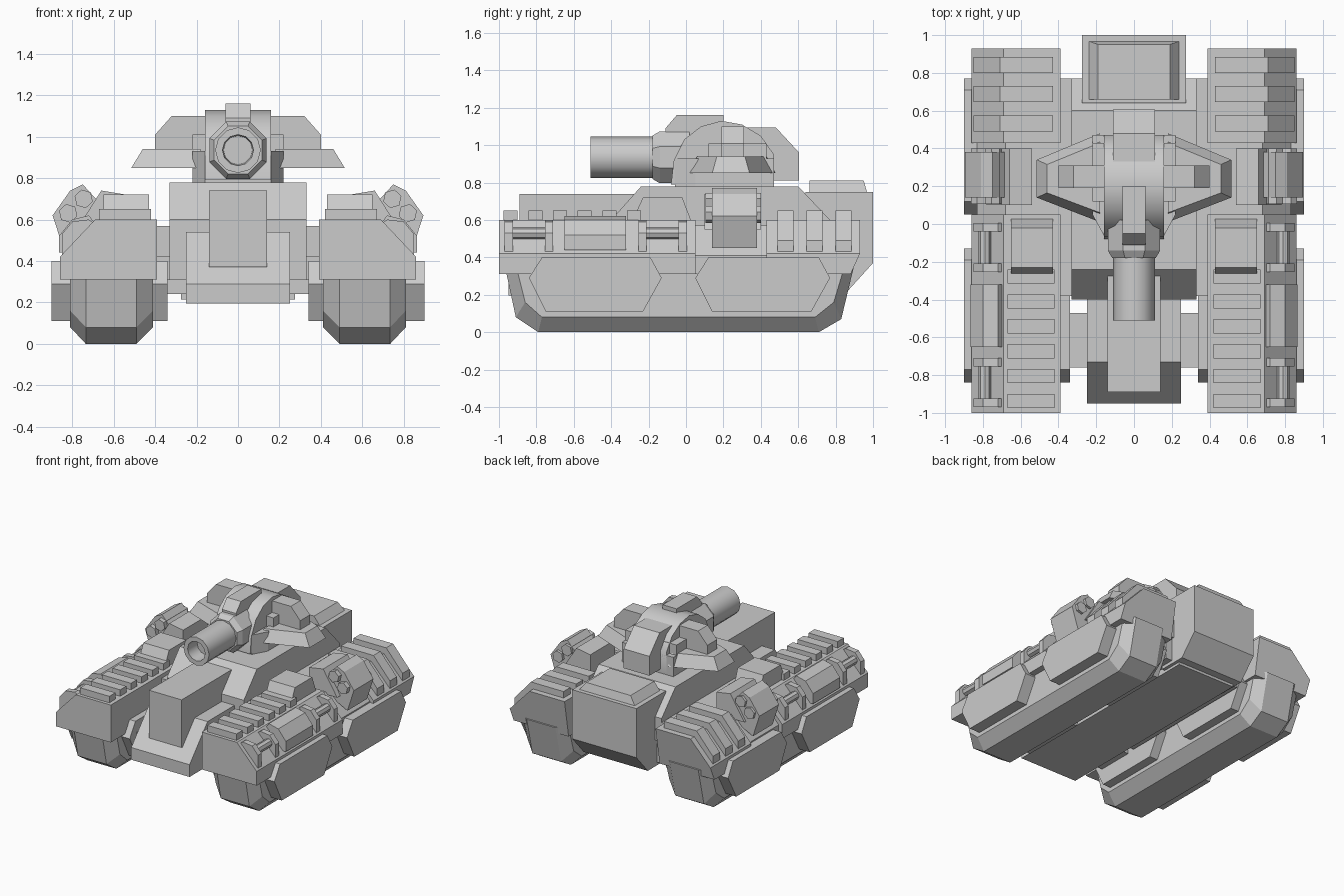
import bpy, bmesh, math

if "Cube" in bpy.data.objects:
    bpy.data.objects.remove(bpy.data.objects["Cube"])


def loft(name, rings, mirror=False, smooth=False):
    """Skin equal-length rings of points, cap both ends, optionally mirror across x = 0."""
    bm = bmesh.new()
    vs = [[bm.verts.new(p) for p in r] for r in rings]
    n = len(rings[0])
    for a, b in zip(vs, vs[1:]):
        for i in range(n):
            j = (i + 1) % n
            bm.faces.new((a[i], a[j], b[j], b[i]))
    bm.faces.new(vs[0])
    bm.faces.new(vs[-1])
    bmesh.ops.recalc_face_normals(bm, faces=bm.faces)
    me = bpy.data.meshes.new(name)
    bm.to_mesh(me)
    bm.free()
    ob = bpy.data.objects.new(name, me)
    bpy.context.collection.objects.link(ob)
    if mirror:
        ob.modifiers.new("mirror", 'MIRROR')
    if smooth:
        bpy.context.view_layer.objects.active = ob
        ob.select_set(True)
        bpy.ops.object.shade_smooth_by_angle(angle=math.radians(40))
        ob.select_set(False)
    return ob


def side_prism(name, yz, x0, x1, **k):
    return loft(name, [[(x, y, z) for y, z in yz] for x in (x0, x1)], **k)


def front_prism(name, xz, y0, y1, **k):
    return loft(name, [[(x, y, z) for x, z in xz] for y in (y0, y1)], **k)


def box(name, x0, x1, y0, y1, z0, z1, **k):
    return side_prism(name, [(y0, z0), (y1, z0), (y1, z1), (y0, z1)], x0, x1, **k)


def turned(name, profile, sides, cx, cz, phase=0.0, **k):
    """Stack of (radius, y) rings around an axis parallel to y."""
    return loft(name, [[(cx + r * math.cos(phase + math.tau * i / sides), y,
                         cz + r * math.sin(phase + math.tau * i / sides))
                        for i in range(sides)] for r, y in profile], **k)


# Tracks: wide tread with narrower chamfered flanks
full = [(-.97, .36), (-.91, .08), (-.79, 0), (.71, 0), (.83, .07), (.90, .36)]
inset = [(-.91, .36), (-.86, .16), (-.77, .08), (.69, .08), (.79, .16), (.85, .36)]
loft("track", [[(x, y, z) for y, z in p] for x, p in
               ((.41, inset), (.49, full), (.735, full), (.81, inset))], mirror=True)

# Hexagonal wheel covers
for y0, y1 in ((-.84, -.13), (.05, .77)):
    side_prism("wheel_cover", [(y0, .29), (y0 + .07, .40), (y1 - .06, .40), (y1, .29),
                               (y1 - .10, .11), (y0 + .09, .11)], .34, .90, mirror=True)
box("axle", 0, .36, -.76, -.47, .24, .31, mirror=True)

# Fenders: front, sunken middle and rear
fender = [(.39, .31), (.39, .60), (.69, .60), (.86, .42), (.86, .31)]
front_prism("front_fender", fender, -1, .05, mirror=True)
front_prism("middle_fender", [(.33, .31), (.33, .57), (.68, .57), (.83, .41), (.83, .31)],
            .05, .48, mirror=True)
loft("rear_fender", [[(x, .43, z) for x, z in fender],
                     [(x, .88 if z < .35 else .93, z) for x, z in fender]], mirror=True)

# Fender ribs
for i in range(6):
    y = -.975 + i * .132
    box("front_rib", .42, .67, y, y + .075, .58, .65, mirror=True)
for y in (.49, .645, .80):
    front_prism("rear_rib", [(.43, .58), (.43, .65), (.71, .65), (.85, .49), (.85, .43), (.69, .58)],
                y, y + .085, mirror=True)

# Fender hatch and side stowage
loft("fender_hatch", [[(x, a, .59), (x, b, .72), (x, c, .72), (x, d, .59)]
                      for x, a, b, c, d in ((.43, -.29, -.23, -.02, .03), (.65, -.29, -.23, -.02, .03))],
     mirror=True)
front_prism("stowage_box", [(.69, .58), (.72, .62), (.80, .60), (.865, .52), (.865, .44), (.83, .44)],
            -.65, -.32, mirror=True)
for y in (-.97, -.255):
    turned("side_rail", [(.032, y), (.032, y + .25)], 8, .79, .53, mirror=True, smooth=True)
    for yb in (y, y + .215):
        front_prism("rail_bracket", [(.69, .58), (.72, .60), (.80, .59), (.85, .53), (.85, .43), (.83, .43)],
                    yb, yb + .045, mirror=True)

# Twin launcher pods
front_prism("launcher_arm", [(.54, .55), (.54, .72), (.66, .74), (.78, .55)], .10, .40, mirror=True)
loft("launcher_pod", [[(x, y, z) for x, z in ((.64, .65), (.75, .77), (.81, .74), (.895, .62), (.84, .45), (.74, .50))]
                      for y in (.14, .38)], mirror=True)
for cx, cz in ((.745, .70), (.82, .63)):
    turned("launcher_tube", [(.046, .105), (.046, .40)], 6, cx, cz, phase=.3, mirror=True)

# Hull: belly with sloped nose, upper deck, nose housing, rear engine box
side_prism("lower_hull", [(-.95, .29), (-.95, .195), (.80, .195), (.80, .54), (-.73, .54)], -.25, .25)
side_prism("belly", [(-.40, .24), (.75, .24), (.75, .5), (-.40, .5)], -.33, .33)
side_prism("upper_hull", [(-.40, .42), (-.40, .60), (-.24, .78), (.60, .78), (.77, .60), (.77, .42)], -.33, .33)
box("hull_link", -.40, .40, -.38, .77, .42, .57)
box("nose_housing", -.14, .14, -.89, -.25, .37, .74)
side_prism("engine_box", [(.64, .75), (1, .75), (1, .37), (.86, .215), (.64, .215)], -.275, .275)
loft("engine_cap", [[(-.245, .66, .74), (.245, .66, .74), (.245, .97, .74), (-.245, .97, .74)],
                    [(-.19, .66, .81), (.19, .66, .81), (.19, .95, .81), (-.19, .95, .81)]])

# Turret body and rounded crown
loft("turret_base", [[(-.22, .05, z), (-.16, -.06, z), (.16, -.06, z), (.22, .05, z),
                      (.22, .47, z), (-.22, .47, z)] for z in (.77, .93)])
box("turret_cheeks", -.22, .22, .12, .43, .79, 1.01)
side_prism("turret_crown", [(-.08, .79), (-.065, .92), (-.01, 1.03), (.08, 1.10), (.19, 1.13),
                            (.30, 1.11), (.40, 1.05), (.47, .95), (.47, .79)], -.16, .16, smooth=True)
side_prism("turret_rear_box", [(.33, .81), (.33, 1.095), (.48, 1.095), (.605, .96), (.605, .81)], -.11, .11)
side_prism("top_sight", [(-.11, 1.04), (-.11, 1.09), (-.05, 1.16), (.20, 1.16), (.20, 1.05)], -.06, .06)

# Turret side wings and fins
loft("turret_wing", [[(.18, .01, .85), (.515, .14, .85), (.515, .34, .85), (.18, .48, .85)],
                     [(.18, .06, .94), (.46, .165, .94), (.46, .315, .94), (.18, .43, .94)]], mirror=True)
front_prism("turret_fin", [(.15, .93), (.15, 1.10), (.32, 1.10), (.40, 1.01), (.40, .93)],
            .19, .31, mirror=True)

# Gun: faceted mantlet and hollow barrel
turned("mantlet", [(.125, -.18), (.15, -.14), (.15, .02)], 8, 0, .935, phase=math.pi / 8)
turned("barrel", [(.11, -.15), (.11, -.51), (.075, -.51), (.07, -.40)], 12, 0, .935, smooth=True)
